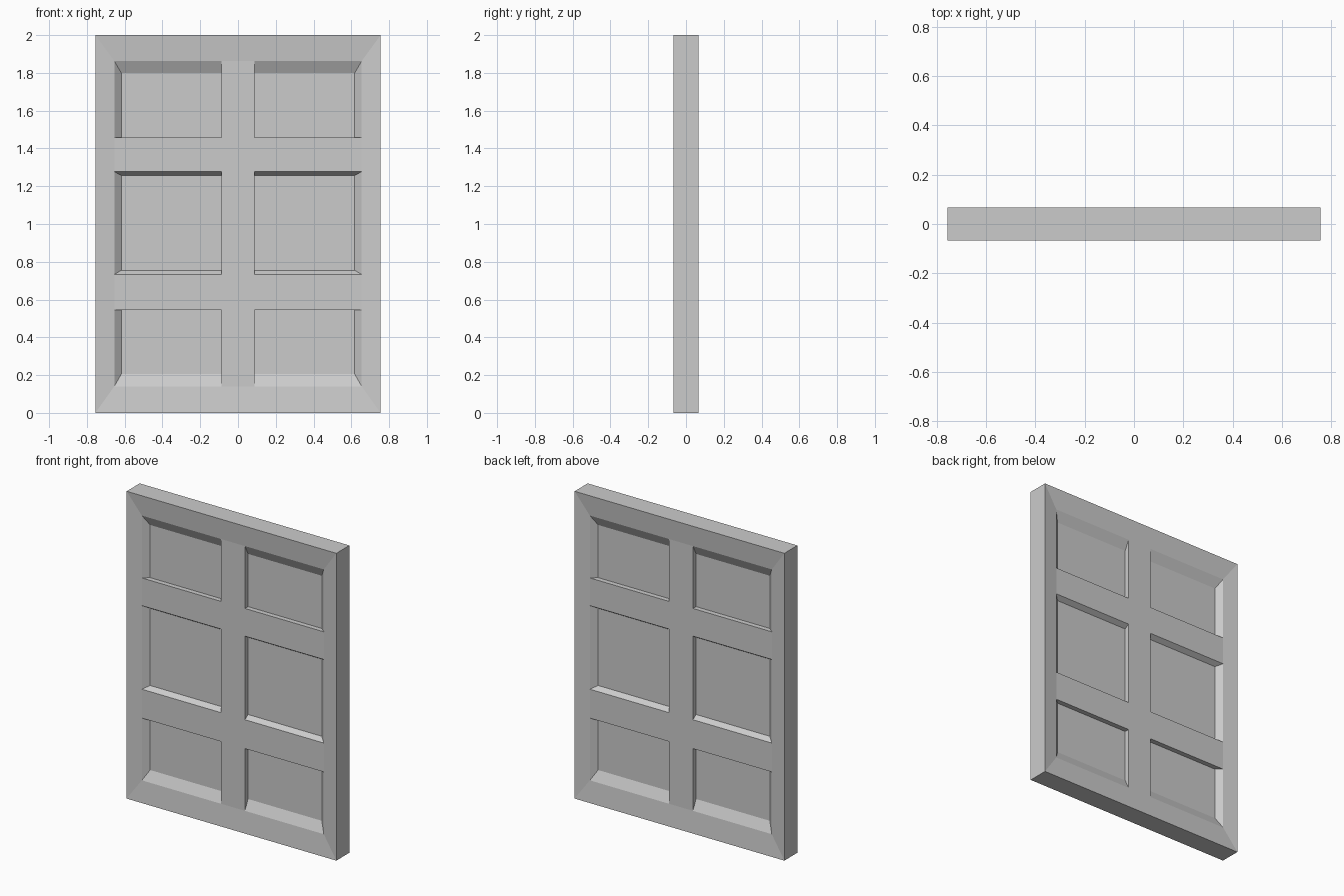
import bpy, bmesh

if "Cube" in bpy.data.objects:
    bpy.data.objects.remove(bpy.data.objects["Cube"])

FRONT, RIM, FLOOR = 0.067, 0.053, 0.021   # half depths: outer edge, bars, recessed panels


def make(name, bm):
    bmesh.ops.recalc_face_normals(bm, faces=bm.faces)
    mesh = bpy.data.meshes.new(name)
    bm.to_mesh(mesh)
    bm.free()
    obj = bpy.data.objects.new(name, mesh)
    bpy.context.collection.objects.link(obj)
    return obj


def box(name, x, y, z0, z1):
    bm = bmesh.new()
    bmesh.ops.create_cube(bm, size=1)
    for v in bm.verts:
        v.co = (v.co.x * 2 * x, v.co.y * 2 * y, z0 + (v.co.z + 0.5) * (z1 - z0))
    return make(name, bm)


def prism(name, profile, x):
    """Extrude a (y, z) profile symmetrically along x."""
    bm = bmesh.new()
    face = bm.faces.new([bm.verts.new((-x, y, z)) for y, z in profile])
    ext = bmesh.ops.extrude_face_region(bm, geom=[face], use_keep_orig=True)
    verts = [g for g in ext["geom"] if isinstance(g, bmesh.types.BMVert)]
    bmesh.ops.translate(bm, verts=verts, vec=(2 * x, 0, 0))
    return make(name, bm)


# Mitred outer frame: rectangular rings (half width, bottom, top, y) joined in a closed loop
half = [(0.755, 0.0, 2.0, FRONT), (0.655, 0.14, 1.863, RIM), (0.618, 0.205, 1.80, FLOOR)]
rings = [(w, b, t, -y) for w, b, t, y in half] + half[::-1]
bm = bmesh.new()
loops = [[bm.verts.new(p) for p in ((-w, y, b), (w, y, b), (w, y, t), (-w, y, t))]
         for w, b, t, y in rings]
for i, ring in enumerate(loops):
    nxt = loops[(i + 1) % len(loops)]
    for k in range(4):
        j = (k + 1) % 4
        bm.faces.new((ring[k], ring[j], nxt[j], nxt[k]))
make("outer_frame", bm)

# Recessed panel sheet
box("panel_sheet", 0.618, FLOOR, 0.205, 1.80)

# Centre upright
box("centre_upright", 0.087, RIM, 0.14, 1.863)

# Cross rails: the side facing the middle panels is bevelled
for name, straight, rim, foot in (("upper_rail", 1.457, 1.277, 1.257),
                                  ("lower_rail", 0.545, 0.733, 0.755)):
    prism(name, [(-RIM, straight), (RIM, straight), (RIM, rim), (FLOOR, foot),
                 (-FLOOR, foot), (-RIM, rim)], 0.655)
